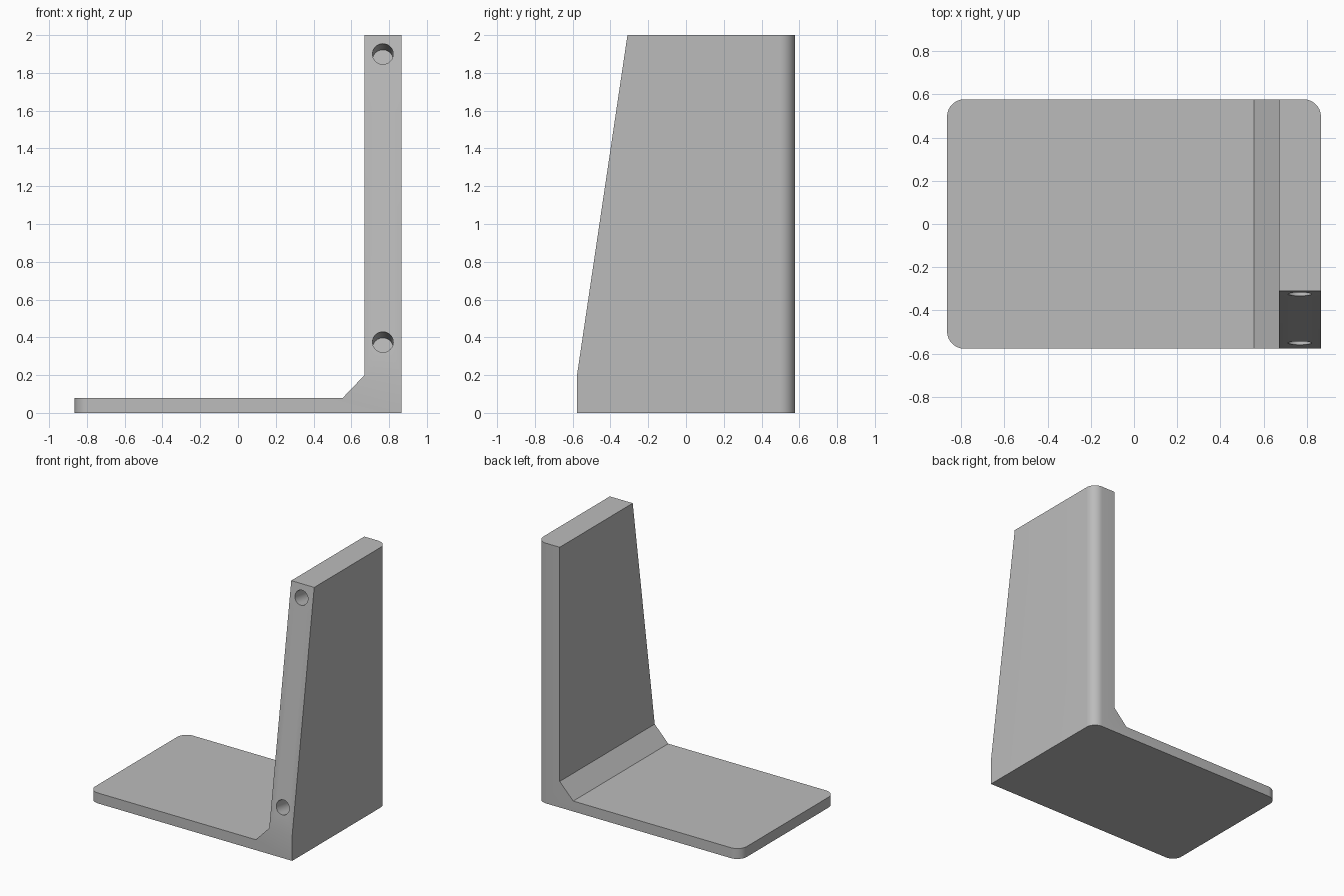
import bpy
import bmesh
import math
from mathutils import Vector, Matrix

cube = bpy.data.objects.get("Cube")
if cube:
    bpy.data.objects.remove(cube, do_unlink=True)

HALF_X, HALF_Y, HEIGHT = 0.865, 0.577, 2.0
INNER_X, SLOPE_Z, TOP_Y = 0.67, 0.2, -0.31
CORNER = 0.08

grey = bpy.data.materials.new("plain grey")
grey.use_nodes = True
colour = (0.5, 0.5, 0.5, 1)
grey.diffuse_color = colour
grey.node_tree.nodes["Principled BSDF"].inputs["Base Color"].default_value = colour


def make_object(name, bm):
    bmesh.ops.recalc_face_normals(bm, faces=bm.faces)
    mesh = bpy.data.meshes.new(name)
    bm.to_mesh(mesh)
    bm.free()
    mesh.materials.append(grey)
    obj = bpy.data.objects.new(name, mesh)
    bpy.context.collection.objects.link(obj)
    return obj


# L-shaped profile with a chamfered inner corner, extruded front to back
profile = [(-HALF_X, 0), (HALF_X, 0), (HALF_X, HEIGHT), (INNER_X, HEIGHT),
           (INNER_X, SLOPE_Z), (0.555, 0.08), (-HALF_X, 0.08)]
bm = bmesh.new()
face = bm.faces.new([bm.verts.new((x, -HALF_Y, z)) for x, z in profile])
ext = bmesh.ops.extrude_face_region(bm, geom=[face])
moved = [v for v in ext["geom"] if isinstance(v, bmesh.types.BMVert)]
bmesh.ops.translate(bm, verts=moved, vec=(0, 2 * HALF_Y, 0))
bmesh.ops.recalc_face_normals(bm, faces=bm.faces)


# Round the upright corners, except the square front corner under the slope
def is_rounded(edge):
    a, b = (v.co for v in edge.verts)
    outer = abs(a.x - b.x) < 1e-4 and abs(a.y - b.y) < 1e-4
    return outer and abs(a.x) > HALF_X - 1e-4 and (a.x < 0 or a.y > 0)


bmesh.ops.bevel(bm, geom=[e for e in bm.edges if is_rounded(e)], offset=CORNER,
                segments=10, profile=0.5, affect='EDGES')

# Sloping front face of the upright
slope = Vector((0, TOP_Y + HALF_Y, HEIGHT - SLOPE_Z)).normalized()
normal = Vector((0, -slope.z, slope.y))
start = Vector((0, -HALF_Y, SLOPE_Z))
bmesh.ops.bisect_plane(bm, geom=bm.verts[:] + bm.edges[:] + bm.faces[:], dist=1e-5,
                       plane_co=start, plane_no=normal, clear_outer=True)
bmesh.ops.holes_fill(bm, edges=[e for e in bm.edges if e.is_boundary], sides=0)
stand = make_object("angled_stand", bm)
bpy.context.view_layer.objects.active = stand
stand.select_set(True)

# Blind holes drilled square to the slope
for label, z in (("lower", 0.375), ("upper", 1.9)):
    mouth = start + slope * ((z - SLOPE_Z) / slope.z)
    mouth.x = 0.767
    turn = normal.to_track_quat('Z', 'Y').to_matrix().to_4x4()
    bm = bmesh.new()
    bmesh.ops.create_cone(bm, cap_ends=True, segments=40, radius1=0.055, radius2=0.055,
                          depth=0.44, matrix=Matrix.Translation(mouth) @ turn)
    cutter = make_object(label + "_hole_cutter", bm)
    cutter.hide_render = True
    cut = stand.modifiers.new(label + " hole", 'BOOLEAN')
    cut.operation = 'DIFFERENCE'
    cut.solver = 'EXACT'
    cut.object = cutter
    bpy.ops.object.modifier_apply(modifier=cut.name)
    bpy.data.objects.remove(cutter, do_unlink=True)

bpy.ops.object.shade_smooth_by_angle(angle=math.radians(25))
